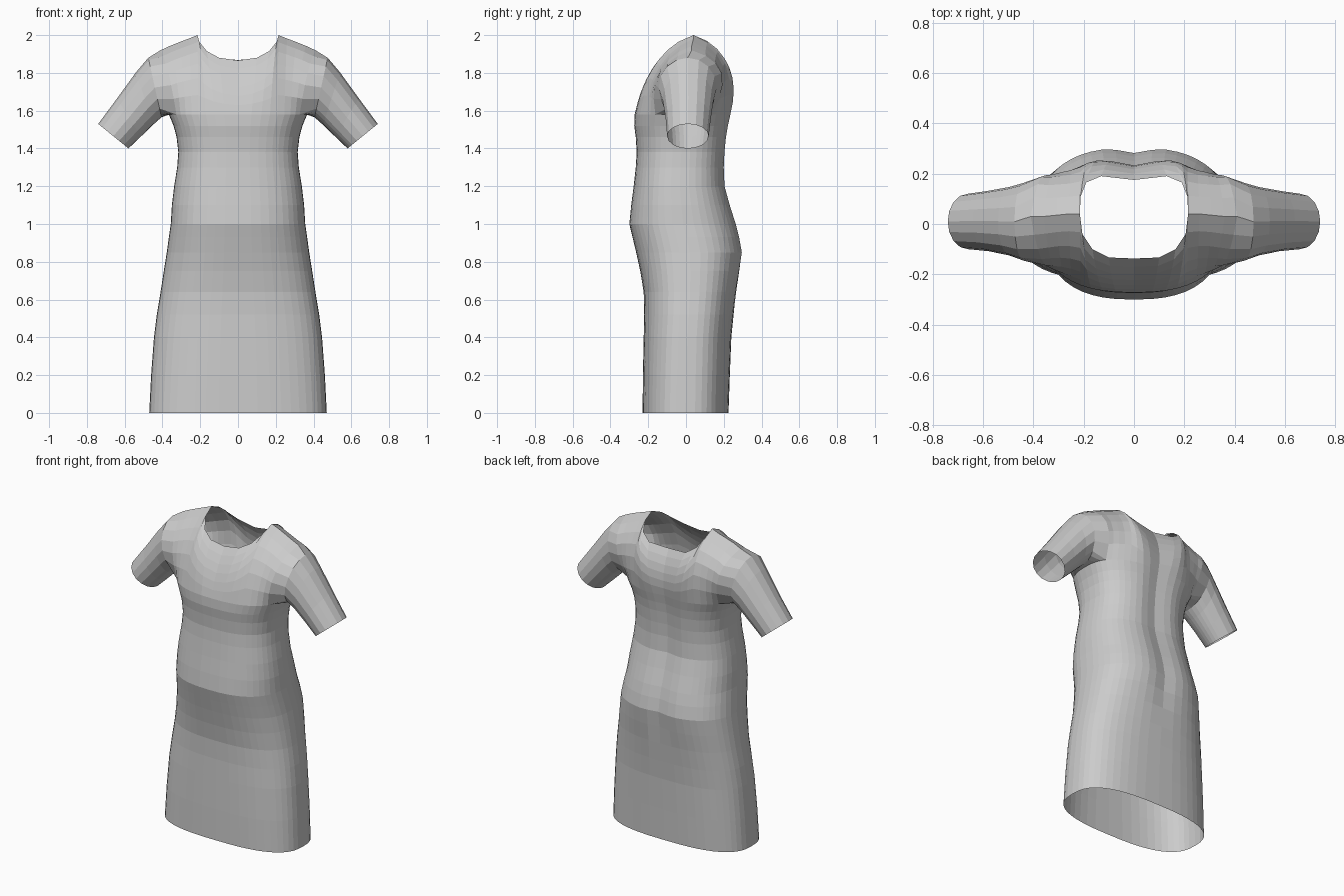
import bpy, bmesh, math
from mathutils import Vector

if "Cube" in bpy.data.objects:
    bpy.data.objects.remove(bpy.data.objects["Cube"])

# Body profile: height, half width, front y, back y
BODY = [
    (0.00, .470, -.230, .225), (0.20, .460, -.228, .232), (0.40, .445, -.224, .240),
    (0.52, .430, -.221, .252), (0.64, .410, -.224, .268), (0.75, .393, -.242, .288),
    (0.85, .377, -.264, .304), (0.93, .366, -.283, .290), (1.00, .356, -.300, .272),
    (1.10, .350, -.290, .240), (1.20, .338, -.277, .212), (1.30, .322, -.266, .208),
    (1.38, .316, -.261, .212), (1.46, .325, -.266, .220), (1.52, .341, -.274, .230),
    (1.58, .366, -.272, .243),
]
# Neckline from shoulder corner to centre, and shoulder ridge from armhole inward
NECK_FRONT = [(.215, .04, 2.0), (.205, -.04, 1.965), (.165, -.10, 1.915),
              (.10, -.133, 1.880), (0, -.137, 1.866)]
NECK_BACK = [(.215, .04, 2.0), (.212, .11, 1.970), (.190, .165, 1.920),
             (.13, .19, 1.880), (0, .175, 1.868)]
SHOULDER = [(.41, .03, 1.920), (.36, .03, 1.943), (.31, .035, 1.963), (.26, .04, 1.982)]
# Extra fullness round the armhole, outermost column first: front, back
FULLNESS = [(.085, .085), (.045, .045), (.015, .02)]
# Sleeve sections: top x, top z, bottom x, bottom z, front y, back y
SLEEVE = [
    (.475, 1.880, .405, 1.565, -.145, .163), (.540, 1.803, .450, 1.525, -.125, .147),
    (.640, 1.665, .515, 1.462, -.108, .132), (.740, 1.530, .580, 1.400, -.100, .120),
]
STEPS = 24      # columns round half the body
ARCH = 6        # rows from chest to shoulder
CORNER = 4      # columns between the side seam and the armhole corner

bm = bmesh.new()


def add_row(points):
    return [bm.verts.new(p) for p in points]


def bridge(a, b, closed=False):
    n = len(a)
    for i in range(n if closed else n - 1):
        j = (i + 1) % n
        face = list(dict.fromkeys((a[i], a[j], b[j], b[i])))
        if len(face) > 2:
            bm.faces.new(face)


def body_row(z, w, front, back):
    mid, half = (front + back) / 2, (back - front) / 2
    power = .74 + .06 * min(1, z / .8)
    pts = []
    for i in range(STEPS + 1):
        t = math.radians(-90 + 180 * i / STEPS)
        c, s = max(0, math.cos(t)), math.sin(t)
        x = w * c ** power if c > 1e-6 else 0
        y = mid + half * math.copysign(abs(s) ** power, s)
        if s > 0 and z > .6:       # groove down the back
            y -= .022 * math.exp(-(x / .07) ** 2) * min(1, (z - .6) / .2)
        pts.append((x, y, z))
    return add_row(pts)


# Skirt and torso
rows = [body_row(*r) for r in BODY]
for a, b in zip(rows, rows[1:]):
    bridge(a, b)
chest = rows[-1]
mid_i = STEPS // 2


# Chest and back panels curving up to neckline and shoulder ridge
def panel(columns, ends, back):
    strips = []
    for k, (base, end) in enumerate(zip(columns, ends)):
        f, e = base.co, end.co
        neck = max(0, k - len(SHOULDER)) / 4
        rise = .78 - .26 * neck
        if back:
            cy = f.y + (e.y - f.y) * .05 + .08 - .04 * neck
        else:
            cy = f.y + (e.y - f.y) * (.18 + .06 * neck)
        if k < len(FULLNESS):
            cy += FULLNESS[k][1] if back else -FULLNESS[k][0]
        ctrl = Vector(((f.x + e.x) / 2, cy, f.z + (e.z - f.z) * rise))
        strip = [base]
        for m in range(1, ARCH):
            u = m / ARCH
            strip.append(bm.verts.new(f * (1 - u) ** 2 + ctrl * 2 * u * (1 - u) + e * u * u))
        strips.append(strip + [end])
    for a, b in zip(strips, strips[1:]):
        bridge(a, b)
    return strips[0]


ridge = add_row(SHOULDER + NECK_FRONT[:1])
front_cols = [chest[i] for i in range(mid_i - CORNER, -1, -1)]
back_cols = [chest[i] for i in range(mid_i + CORNER, STEPS + 1)]
arm_front = panel(front_cols, ridge + add_row(NECK_FRONT[1:]), False)
arm_back = panel(back_cols, ridge + add_row(NECK_BACK[1:]), True)

# Sleeve: armhole loop runs front corner, shoulder, back corner, underarm
under = [chest[i] for i in range(mid_i + CORNER - 1, mid_i - CORNER, -1)]
loop = arm_front + arm_back[-2::-1] + under
angles = [-135 + 270 * i / (2 * ARCH) for i in range(2 * ARCH + 1)]
angles += [135 + 90 * i / (2 * CORNER) for i in range(1, 2 * CORNER)]
for tx, tz, bx, bz, yf, yb in SLEEVE:
    pts = []
    for a in angles:
        c, s = math.cos(math.radians(a)), math.sin(math.radians(a))
        pts.append(((tx + bx) / 2 + c * (tx - bx) / 2,
                    (yf + yb) / 2 + s * (yb - yf) / 2,
                    (tz + bz) / 2 + c * (tz - bz) / 2))
    ring = add_row(pts)
    bridge(loop, ring, True)
    loop = ring

bmesh.ops.recalc_face_normals(bm, faces=bm.faces[:])
mesh = bpy.data.meshes.new("dress")
bm.to_mesh(mesh)
bm.free()
dress = bpy.data.objects.new("dress", mesh)
bpy.context.collection.objects.link(dress)

# Mirror the right half onto the left
mirror = dress.modifiers.new("mirror", 'MIRROR')
mirror.use_axis[0] = True
mirror.use_clip = True
mirror.merge_threshold = .002
